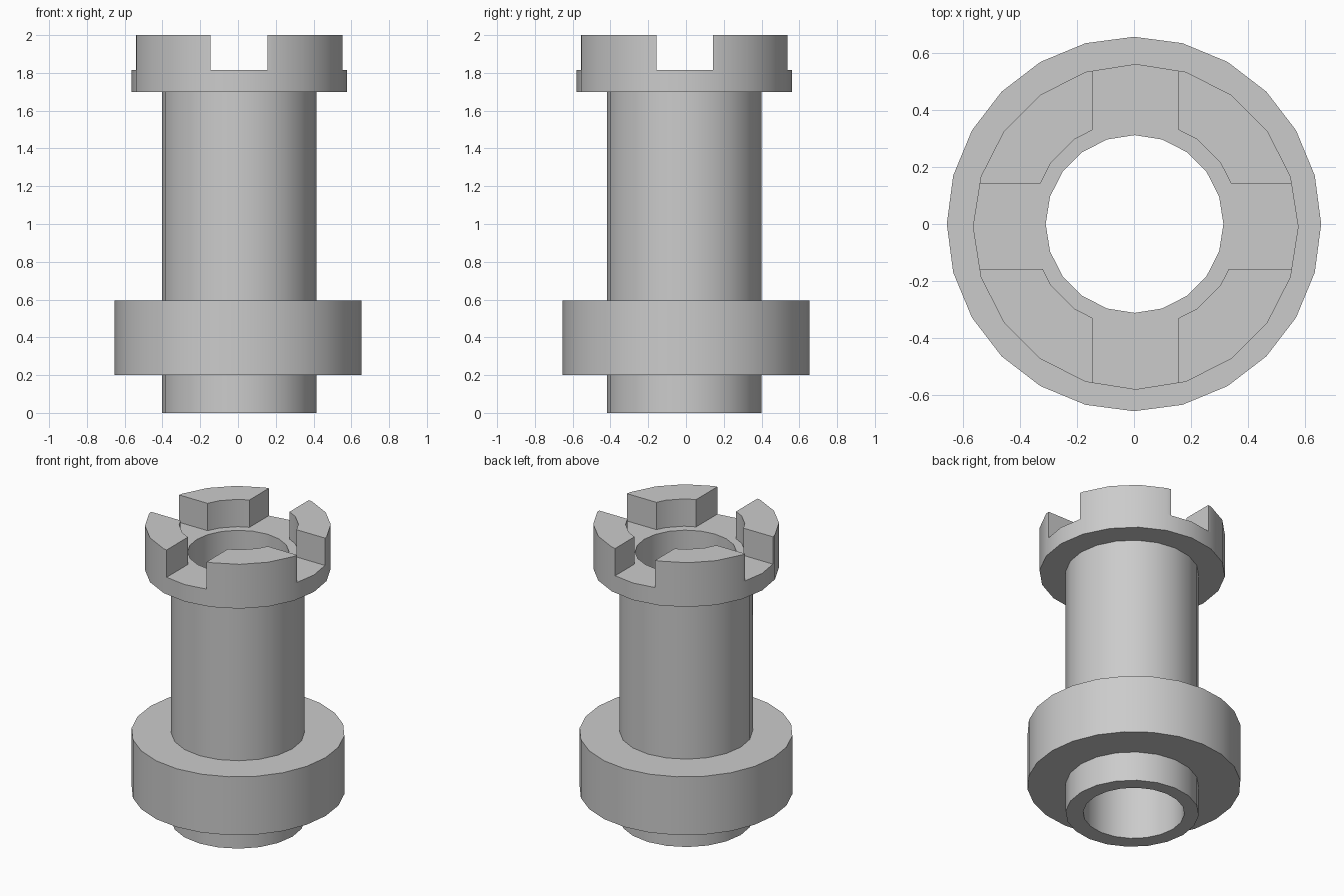
import bpy, bmesh, math
from mathutils import Vector

cube = bpy.data.objects.get("Cube")
if cube:
    bpy.data.objects.remove(cube, do_unlink=True)

GREY = (0.6, 0.6, 0.6, 1)
stone = bpy.data.materials.new("grey_stone")
stone.use_nodes = True
stone.diffuse_color = GREY
stone.node_tree.nodes["Principled BSDF"].inputs["Base Color"].default_value = GREY

AXIS = (0.006, -0.01)   # centre of the shaft and head
BORE = (0.002, 0.0)     # centre of the through hole
BORE_R = 0.311


def ring(outer, inner, z0, z1, sides, centre, hole_centre):
    """Hollow cylinder with independent outer and inner centres."""
    bm = bmesh.new()

    def loop(r, z, c):
        turns = [math.tau * i / sides for i in range(sides)]
        return [bm.verts.new((c[0] + r * math.cos(a), c[1] + r * math.sin(a), z))
                for a in turns]

    loops = [loop(outer, z0, centre), loop(outer, z1, centre),
             loop(inner, z1, hole_centre), loop(inner, z0, hole_centre)]
    for k, a in enumerate(loops):
        b = loops[(k + 1) % 4]
        for i in range(sides):
            j = (i + 1) % sides
            bm.faces.new((a[i], a[j], b[j], b[i]))
    return bm


def finish(bm, name):
    bmesh.ops.recalc_face_normals(bm, faces=bm.faces)
    mesh = bpy.data.meshes.new(name)
    bm.to_mesh(mesh)
    bm.free()
    mesh.materials.append(stone)
    obj = bpy.data.objects.new(name, mesh)
    bpy.context.collection.objects.link(obj)
    bpy.ops.object.select_all(action='DESELECT')
    obj.select_set(True)
    bpy.context.view_layer.objects.active = obj
    bpy.ops.object.shade_smooth_by_angle(angle=math.radians(30))
    return obj


# Shaft, lower collar and the floor of the head
finish(ring(0.409, BORE_R, 0, 1.7, 20, AXIS, BORE), "shaft")
finish(ring(0.655, 0.36, 0.2, 0.595, 24, (0, 0), (0, 0)), "collar")
finish(ring(0.57, BORE_R, 1.7, 1.815, 20, AXIS, BORE), "head_floor")

# Four battlements: the crown ring trimmed to each quadrant beside the slots
SLOT_X = {1: 0.155, -1: -0.145}
SLOT_Y = {1: 0.142, -1: -0.157}
for sx, side in ((1, "left"), (-1, "right")):
    for sy, end in ((1, "back"), (-1, "front")):
        bm = ring(0.57, 0.366, 1.815, 2.0, 20, AXIS, (0.006, 0))
        for point, normal in ((Vector((SLOT_X[sx], 0, 0)), Vector((sx, 0, 0))),
                              (Vector((0, SLOT_Y[sy], 0)), Vector((0, sy, 0)))):
            bmesh.ops.bisect_plane(bm, geom=bm.verts[:] + bm.edges[:] + bm.faces[:],
                                   plane_co=point, plane_no=normal, clear_inner=True)
            rim = [e for e in bm.edges if e.is_boundary]
            bmesh.ops.holes_fill(bm, edges=rim, sides=0)
        finish(bm, f"battlement_{end}_{side}")
